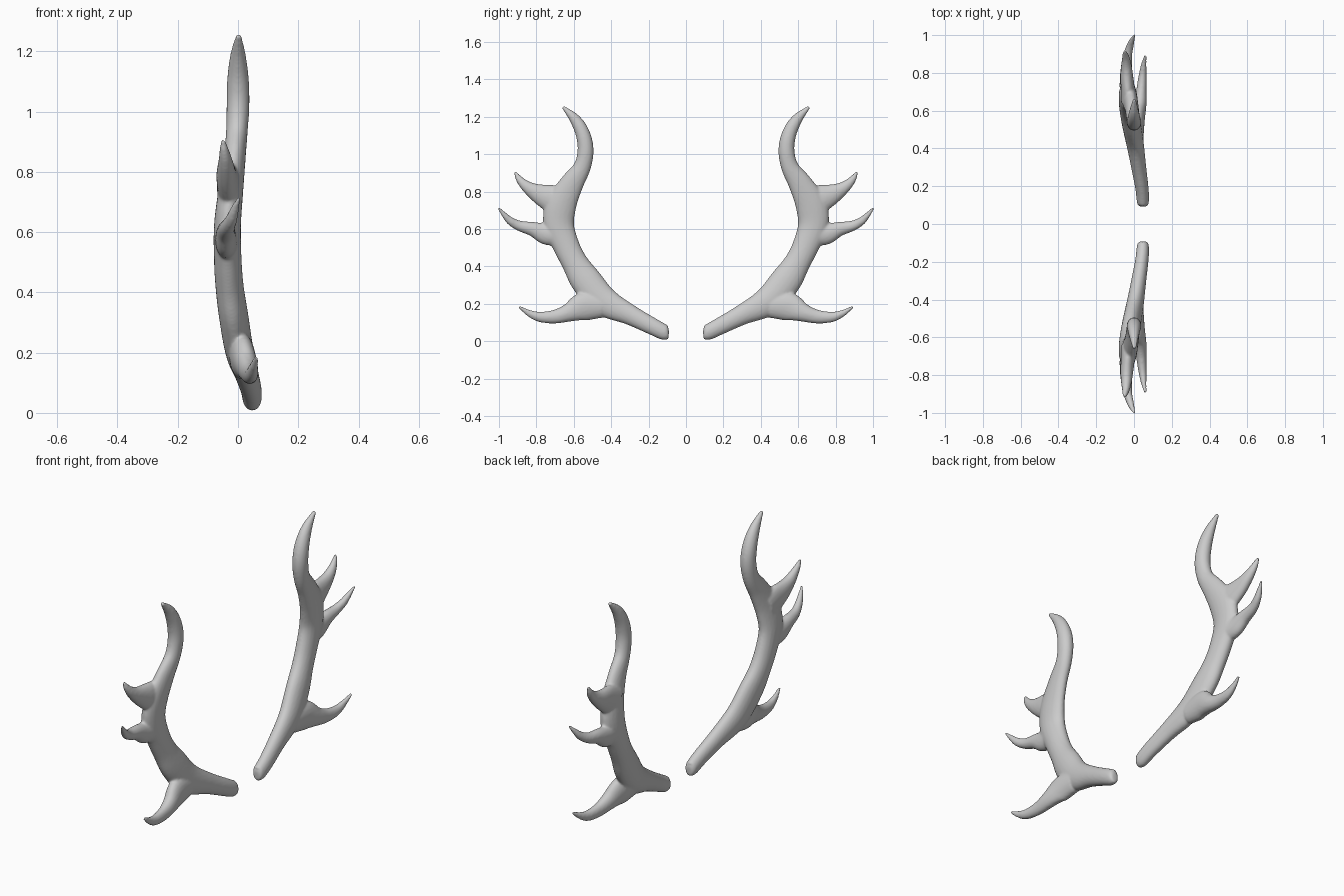
import bpy, bmesh, math
from mathutils import Vector

SIDES = 20

# Each row: y, z, x, in-plane radius, half thickness along x
BEAM = [(.092, .043, .048, .024, .018), (.112, .046, .047, .041, .031),
        (.18, .08, .043, .046, .035), (.30, .142, .025, .055, .040),
        (.44, .215, .003, .079, .047), (.535, .325, -.015, .083, .049),
        (.595, .42, -.028, .070, .047), (.64, .51, -.034, .071, .046),
        (.68, .62, -.035, .082, .045), (.668, .73, -.025, .083, .042),
        (.612, .84, -.012, .064, .037), (.556, .93, -.004, .047, .036),
        (.537, 1.02, 0, .043, .038), (.551, 1.107, 0, .039, .036),
        (.592, 1.185, 0, .030, .026), (.659, 1.254, .002, .008, .009)]
BROW = [(.45, .19, .01, .065, .04), (.55, .185, .015, .076, .042),
        (.63, .152, .03, .049, .036), (.70, .132, .038, .037, .028),
        (.78, .13, .045, .028, .022), (.84, .151, .051, .018, .015),
        (.893, .184, .06, .007, .007)]
MIDDLE = [(.68, .57, -.035, .06, .04), (.75, .575, -.04, .058, .036),
          (.82, .60, -.04, .039, .031), (.89, .617, -.035, .028, .025),
          (.94, .644, -.022, .022, .02), (.975, .68, -.01, .014, .014),
          (1.003, .714, .003, .006, .006)]
UPPER = [(.65, .74, -.03, .08, .04), (.72, .763, -.033, .075, .037),
         (.78, .786, -.038, .056, .034), (.83, .812, -.04, .038, .029),
         (.87, .843, -.042, .026, .022), (.897, .875, -.046, .017, .015),
         (.914, .905, -.05, .007, .007)]


def smooth_path(rows, steps=5):
    """Catmull-Rom interpolation of positions and radii together."""
    p = [Vector(r) for r in rows]
    p = [2 * p[0] - p[1]] + p + [2 * p[-1] - p[-2]]
    out = []
    for i in range(1, len(p) - 2):
        a, b, c, d = p[i - 1:i + 3]
        for s in range(steps):
            t = s / steps
            out.append(.5 * (2 * b + (c - a) * t + (2 * a - 5 * b + 4 * c - d) * t * t
                             + (3 * b - a - 3 * c + d) * t ** 3))
    return out + [p[-2]]


def add_tube(bm, rows):
    """Sweep an ellipse along the path and cap both ends."""
    pts = smooth_path(rows)
    rings = []
    for i, p in enumerate(pts):
        q0, q1 = pts[max(i - 1, 0)], pts[min(i + 1, len(pts) - 1)]
        side = Vector((0, -(q1[1] - q0[1]), q1[0] - q0[0])).normalized()
        centre = Vector((p[2], p[0], p[1]))
        rings.append([bm.verts.new(centre + side * p[3] * math.cos(a)
                                   + Vector((p[4] * math.sin(a), 0, 0)))
                      for a in (2 * math.pi * k / SIDES for k in range(SIDES))])
    for r0, r1 in zip(rings, rings[1:]):
        for k in range(SIDES):
            n = (k + 1) % SIDES
            bm.faces.new((r0[k], r0[n], r1[n], r1[k]))
    bm.faces.new(rings[0][::-1])
    bm.faces.new(rings[-1])


def build_antler(name, side):
    bm = bmesh.new()
    for rows in (BEAM, BROW, MIDDLE, UPPER):
        add_tube(bm, rows)
    for v in bm.verts:
        v.co.y *= side
    bmesh.ops.recalc_face_normals(bm, faces=bm.faces)
    mesh = bpy.data.meshes.new(name)
    bm.to_mesh(mesh)
    bm.free()
    ob = bpy.data.objects.new(name, mesh)
    bpy.context.collection.objects.link(ob)
    # Fuse beam and tines into one skin, then soften the joints
    fuse = ob.modifiers.new("fuse", 'REMESH')
    fuse.mode = 'VOXEL'
    fuse.voxel_size = .006
    fuse.use_smooth_shade = True
    soft = ob.modifiers.new("soften", 'SMOOTH')
    soft.factor = .5
    soft.iterations = 8


# Mirrored pair of antlers
build_antler("right_antler", 1)
build_antler("left_antler", -1)
